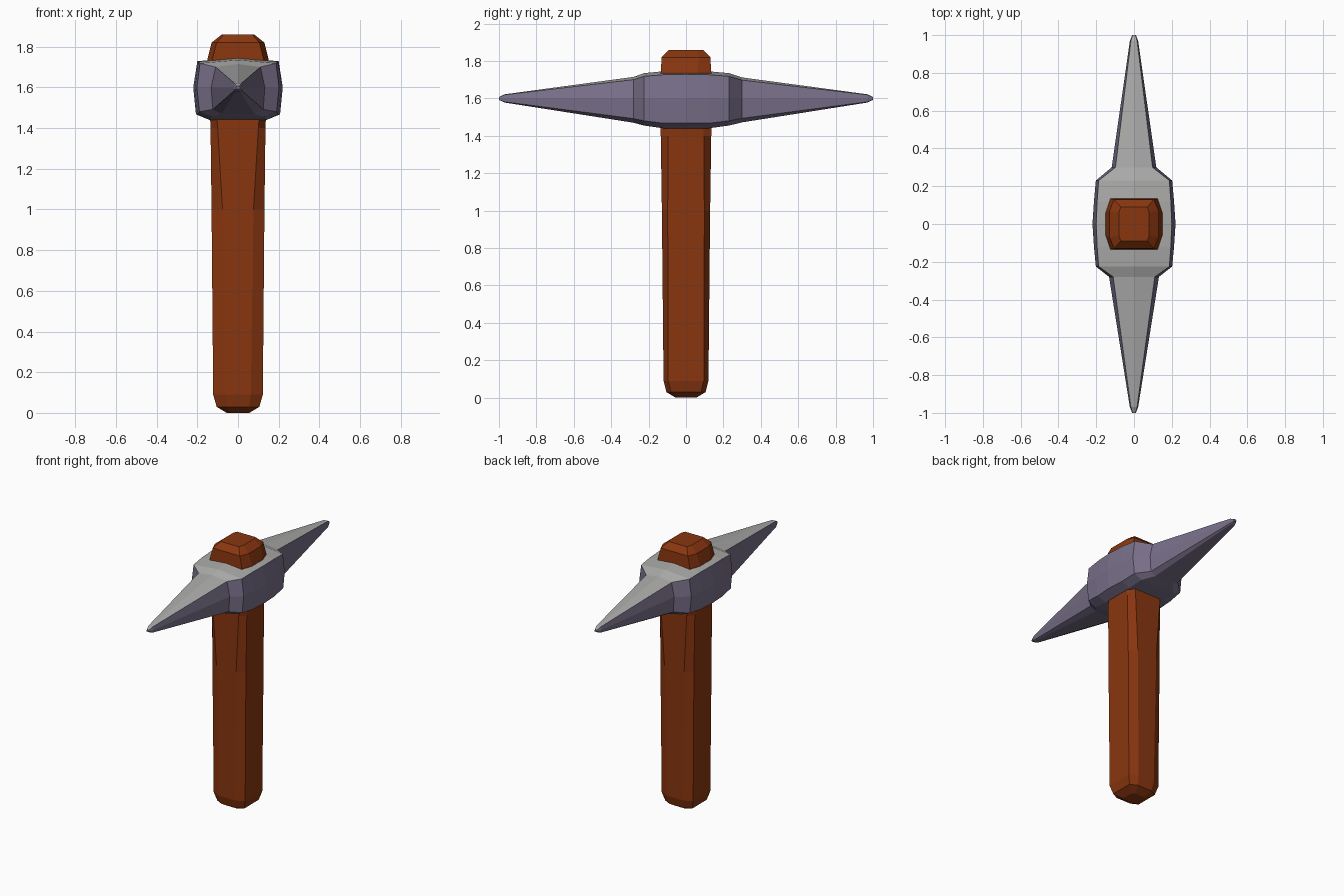
import bpy, bmesh

if "Cube" in bpy.data.objects:
    bpy.data.objects.remove(bpy.data.objects["Cube"])


def material(name, rgb):
    m = bpy.data.materials.new(name)
    m.diffuse_color = (*rgb, 1)
    m.use_nodes = True
    m.node_tree.nodes["Principled BSDF"].inputs["Base Color"].default_value = m.diffuse_color
    return m


brown = material("brown wood", (0.25, 0.037, 0.005))
grey = material("light grey metal", (0.40, 0.40, 0.395))
purple = material("purple grey metal", (0.19, 0.16, 0.25))


def loft(name, rings, mats):
    """Skin a list of matching point rings and cap both ends."""
    bm = bmesh.new()
    loops = [[bm.verts.new(p) for p in ring] for ring in rings]
    n = len(loops[0])
    for a, b in zip(loops, loops[1:]):
        for i in range(n):
            j = (i + 1) % n
            bm.faces.new((a[i], a[j], b[j], b[i]))
    bm.faces.new(loops[0][::-1])
    bm.faces.new(loops[-1])
    bmesh.ops.recalc_face_normals(bm, faces=bm.faces[:])
    bm.normal_update()
    # upward metal faces take the second colour
    if len(mats) > 1:
        for f in bm.faces:
            f.material_index = 1 if f.normal.z > 0.6 else 0
    me = bpy.data.meshes.new(name)
    bm.to_mesh(me)
    bm.free()
    for m in mats:
        me.materials.append(m)
    ob = bpy.data.objects.new(name, me)
    bpy.context.collection.objects.link(ob)
    return ob


# Handle: bevelled square section; z, half x, half y, flat half x, flat half y
def handle_ring(z, hx, hy, cx, cy):
    quarter = [(hx, cy), (cx, hy), (-cx, hy), (-hx, cy)]
    return [(x, y, z) for x, y in quarter] + [(-x, -y, z) for x, y in quarter]


handle = [
    (0.00, 0.055, 0.055, 0.035, 0.04),
    (0.03, 0.105, 0.105, 0.055, 0.08),
    (0.09, 0.122, 0.120, 0.063, 0.095),
    (1.00, 0.130, 0.129, 0.076, 0.098),
    (1.40, 0.135, 0.135, 0.100, 0.095),
    (1.74, 0.150, 0.135, 0.125, 0.06),
    (1.82, 0.130, 0.130, 0.105, 0.07),
    (1.86, 0.080, 0.090, 0.070, 0.06),
]
loft("handle", [handle_ring(*s) for s in handle], [brown])


# Pick head: y, top half x, widest half x, bottom half x, top z, bottom z
def head_ring(y, t, w, b, top, bottom):
    h = top - bottom
    half = [(t, top - h * 0.06), (w, 1.6), (w * 0.94, bottom + h * 0.09), (b, bottom)]
    ring = [(0, y, top)] + [(x, y, z) for x, z in half]
    return ring + [(-x, y, z) for x, z in reversed(half)]


head = [
    (-1.00, 0.007, 0.010, 0.006, 1.607, 1.592),
    (-0.97, 0.016, 0.022, 0.012, 1.622, 1.578),
    (-0.28, 0.110, 0.132, 0.080, 1.715, 1.470),
    (-0.225, 0.187, 0.202, 0.130, 1.735, 1.455),
    (-0.12, 0.195, 0.212, 0.140, 1.745, 1.440),
    (0.00, 0.200, 0.220, 0.140, 1.747, 1.440),
    (0.12, 0.195, 0.212, 0.140, 1.745, 1.440),
    (0.23, 0.187, 0.202, 0.130, 1.735, 1.455),
    (0.30, 0.098, 0.118, 0.075, 1.712, 1.472),
    (0.97, 0.016, 0.022, 0.012, 1.622, 1.578),
    (1.00, 0.007, 0.010, 0.006, 1.607, 1.592),
]
loft("pick_head", [head_ring(*s) for s in head], [purple, grey])
